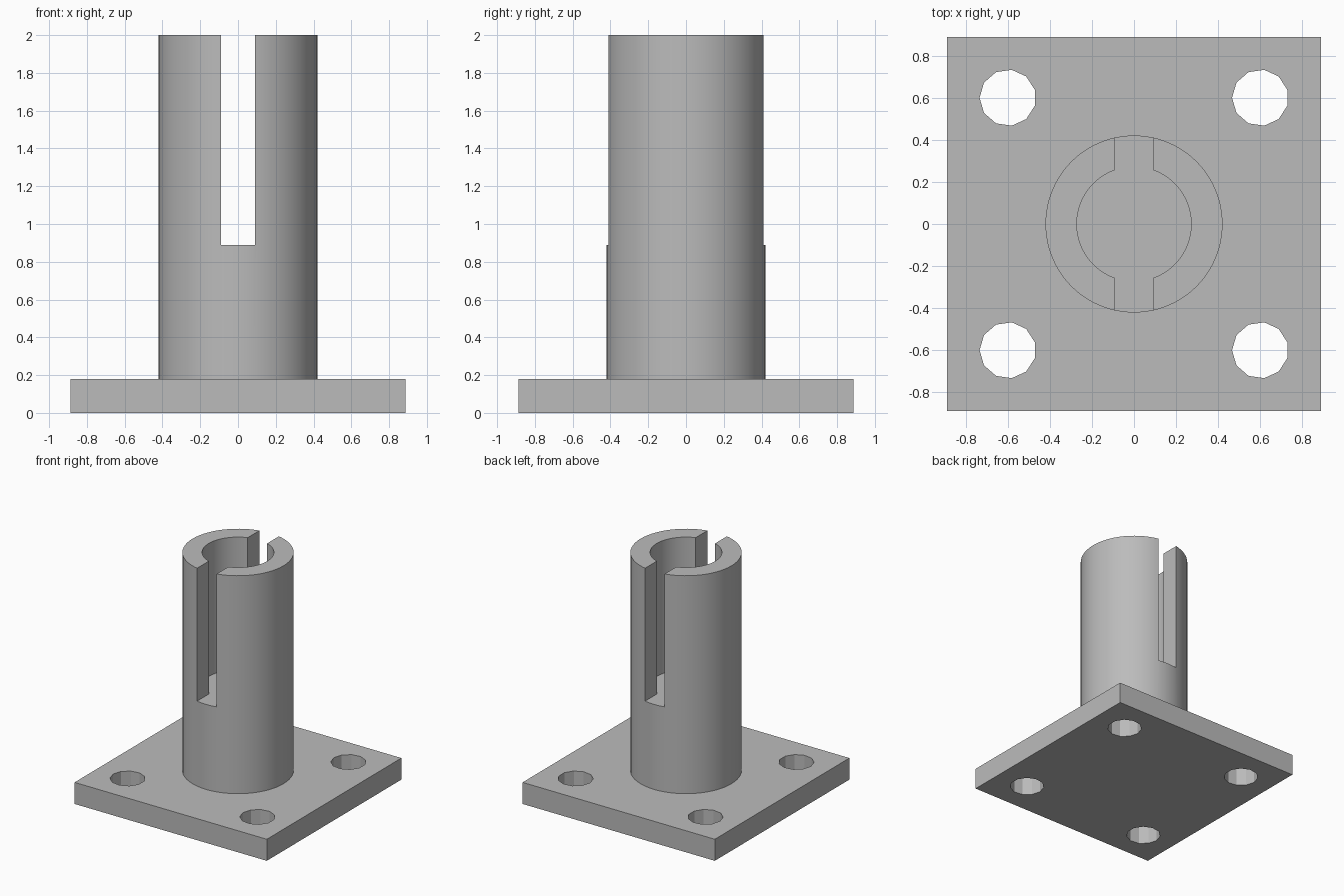
import bpy
from math import pi, radians

default = bpy.data.objects.get("Cube")
if default:
    bpy.data.objects.remove(default, do_unlink=True)

PLATE_HALF, PLATE_TOP = 0.888, 0.18
TOP, SLOT_FLOOR = 2.0, 0.89
HOLE_POS, HOLE_R = 0.6, 0.134
OUTER_R, BORE_R, SLOT_HALF = 0.421, 0.272, 0.09

grey = bpy.data.materials.new("plain grey")
grey.use_nodes = True
grey.diffuse_color = (0.5, 0.5, 0.5, 1)
grey.node_tree.nodes["Principled BSDF"].inputs["Base Color"].default_value = grey.diffuse_color


def finish(name):
    obj = bpy.context.object
    obj.name = name
    obj.data.materials.append(grey)
    bpy.ops.object.transform_apply(location=False, rotation=True, scale=True)
    return obj


def box(name, hx, hy, z0, z1):
    bpy.ops.mesh.primitive_cube_add(size=2, location=(0, 0, (z0 + z1) / 2))
    bpy.context.object.scale = (hx, hy, (z1 - z0) / 2)
    return finish(name)


def cylinder(name, r, z0, z1, sides, x=0, y=0, turn=0):
    bpy.ops.mesh.primitive_cylinder_add(vertices=sides, radius=r, depth=z1 - z0,
                                        location=(x, y, (z0 + z1) / 2),
                                        rotation=(0, 0, turn))
    return finish(name)


def cut(target, cutter):
    """Subtract the cutter from the target, then discard it."""
    cutter.hide_render = True
    bpy.context.view_layer.objects.active = target
    mod = target.modifiers.new("cut", 'BOOLEAN')
    mod.operation, mod.solver, mod.object = 'DIFFERENCE', 'EXACT', cutter
    bpy.ops.object.modifier_apply(modifier=mod.name)
    bpy.data.objects.remove(cutter, do_unlink=True)


# Square base plate with a bolt hole near each corner
plate = box("base_plate", PLATE_HALF, PLATE_HALF, 0, PLATE_TOP)
for sx in (-1, 1):
    for sy in (-1, 1):
        cut(plate, cylinder("hole_cutter", HOLE_R, -0.1, PLATE_TOP + 0.1, 11,
                            sx * HOLE_POS, sy * HOLE_POS, pi / 2))

# Round post, hollow and slotted front to back down to a flat floor
post = cylinder("slotted_post", OUTER_R, PLATE_TOP - 0.02, TOP, 64)
bore = cylinder("bore_cutter", BORE_R, SLOT_FLOOR, TOP + 0.1, 64)
slot = box("slot_cutter", SLOT_HALF, 1, SLOT_FLOOR, TOP + 0.1)
cut(post, bore)
cut(post, slot)

# Smooth the round walls, keep the cut edges crisp
bpy.ops.object.select_all(action='DESELECT')
post.select_set(True)
bpy.context.view_layer.objects.active = post
bpy.ops.object.shade_smooth_by_angle(angle=radians(30))
